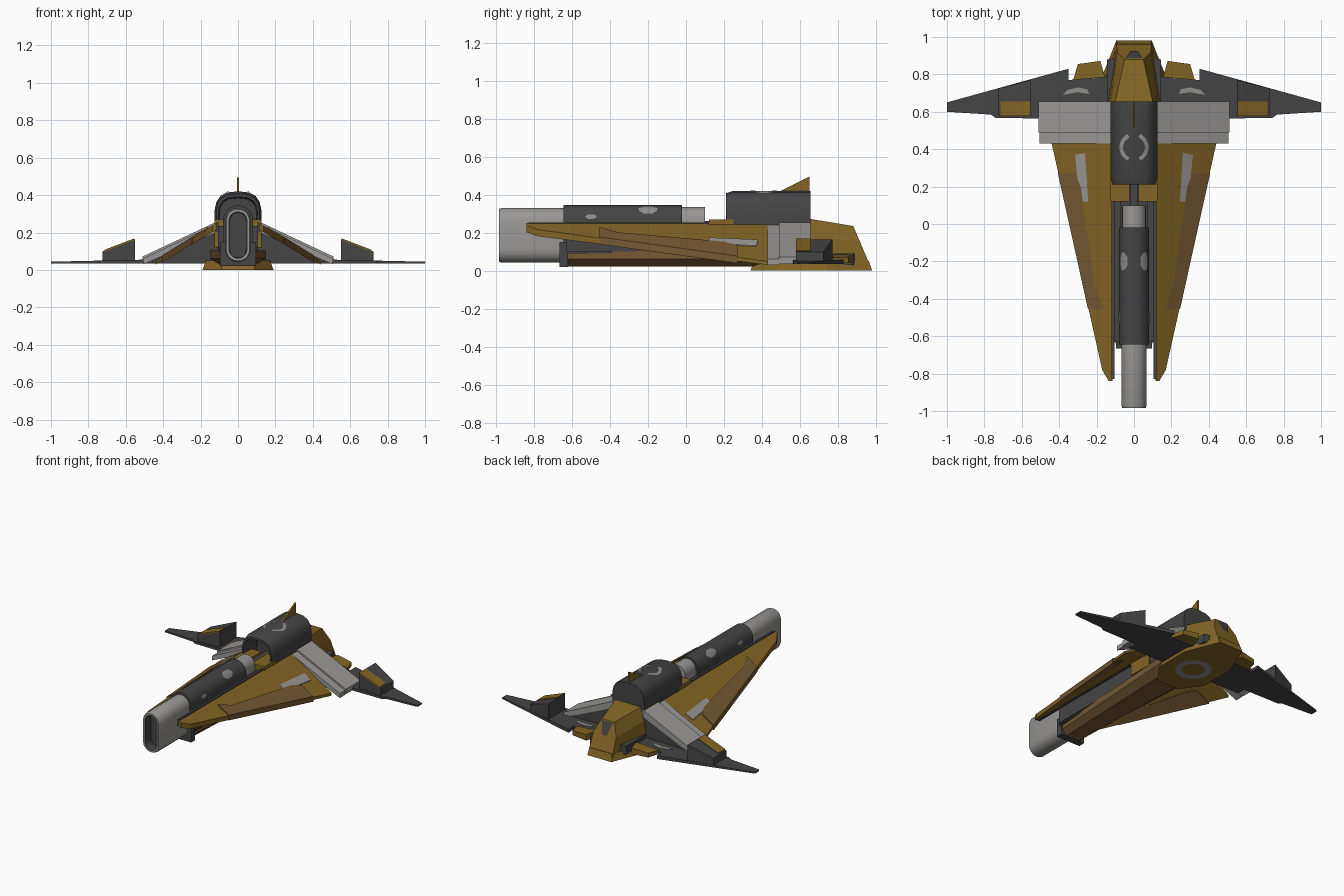
import bpy, bmesh, math

cube = bpy.data.objects.get("Cube")
if cube:
    bpy.data.objects.remove(cube, do_unlink=True)


def material(name, r, g, b):
    m = bpy.data.materials.new(name)
    m.use_nodes = True
    m.diffuse_color = (r, g, b, 1)
    bsdf = next(n for n in m.node_tree.nodes if n.type == 'BSDF_PRINCIPLED')
    bsdf.inputs["Base Color"].default_value = (r, g, b, 1)
    bsdf.inputs["Roughness"].default_value = 0.7
    return m


GOLD = material("gold paint", 0.23, 0.13, 0.018)
BROWN = material("brown paint", 0.18, 0.10, 0.032)
DARK = material("dark grey metal", 0.058, 0.058, 0.058)
LIGHT = material("light grey metal", 0.32, 0.315, 0.305)
MID = material("worn grey patch", 0.27, 0.27, 0.265)


def build(name, verts, faces, mats, face_mats=None, mirror=False, smooth=False):
    me = bpy.data.meshes.new(name)
    me.from_pydata(verts, [], faces)
    for m in mats:
        me.materials.append(m)
    for p in me.polygons:
        p.use_smooth = smooth
        if face_mats:
            p.material_index = face_mats[p.index]
    bm = bmesh.new()
    bm.from_mesh(me)
    bmesh.ops.recalc_face_normals(bm, faces=bm.faces)
    bm.to_mesh(me)
    bm.free()
    if smooth:
        me.set_sharp_from_angle(angle=math.radians(35))
    ob = bpy.data.objects.new(name, me)
    bpy.context.collection.objects.link(ob)
    if mirror:
        ob.modifiers.new("mirror", 'MIRROR').use_mirror_merge = False
    return ob


def height(h):
    return h if callable(h) else lambda x, y: h


def slab(name, outline, low, high, mat, mirror=True):
    """Plan outline extruded between two height rules."""
    low, high = height(low), height(high)
    n = len(outline)
    verts = [(x, y, low(x, y)) for x, y in outline] + [(x, y, high(x, y)) for x, y in outline]
    faces = [list(range(n)), list(range(n, 2 * n))]
    faces += [(i, (i + 1) % n, (i + 1) % n + n, i + n) for i in range(n)]
    return build(name, verts, faces, [mat], mirror=mirror)


def rect(x0, x1, y0, y1):
    return [(x0, y0), (x1, y0), (x1, y1), (x0, y1)]


def loft(name, rings, mats, band_mats=None, smooth=True):
    """Closed rings of 3D points joined in order and capped."""
    n = len(rings[0])
    verts = [v for ring in rings for v in ring]
    faces, idx = [], []
    for k in range(len(rings) - 1):
        for i in range(n):
            j = (i + 1) % n
            faces.append((k * n + i, k * n + j, (k + 1) * n + j, (k + 1) * n + i))
            idx.append(band_mats[k] if band_mats else 0)
    faces += [list(range(n)), list(range((len(rings) - 1) * n, len(rings) * n))]
    idx += [0, band_mats[-1] if band_mats else 0]
    return build(name, verts, faces, mats, idx, smooth=smooth)


def stadium(y, r, z0, z1, n=10):
    top = [(r * math.cos(math.pi * i / n), y, z1 - r + r * math.sin(math.pi * i / n)) for i in range(n + 1)]
    return top + [(-x, y, z0 + z1 - z) for x, y, z in top]


def mirrored(half):
    return half + [(-x, y, z) for x, y, z in reversed(half)]


# Barrel with recessed bore, sleeve and neck
loft("barrel", [stadium(-0.62, .068, .042, .33), stadium(-0.97, .068, .042, .33),
                stadium(-0.985, .062, .048, .324), stadium(-0.985, .048, .062, .31),
                stadium(-0.92, .045, .065, .307)], [LIGHT, DARK], [0, 0, 0, 1, 1])
loft("barrel_sleeve", [stadium(-0.645, .08, .03, .345), stadium(-0.02, .08, .03, .345)], [DARK])
loft("barrel_neck", [stadium(-0.03, .064, .05, .335), stadium(0.1, .064, .05, .335)], [LIGHT])
slab("feed_rod", rect(-.022, .022, .09, .35), .1, .26, DARK, mirror=False)

# Worn patches wrapped over the sleeve shoulders
for label, yc, a0, a1, half in (("rear", -.2, 25, 65, .05), ("front", -.5, 5, 22, .03)):
    verts, faces = [], []
    for i in range(7):
        t = i / 6
        a = math.radians(a0 + (a1 - a0) * t)
        w = half * (0.45 + 0.55 * math.sin(math.pi * t))
        x, z = .083 * math.cos(a), .265 + .083 * math.sin(a)
        verts += [(x, yc - w, z), (x, yc + w, z)]
        if i:
            faces.append((2 * i - 2, 2 * i - 1, 2 * i + 1, 2 * i))
    build("sleeve_patch_" + label, verts, faces, [MID], mirror=True, smooth=True)

# Engine housing with an open front mouth
HOUSING = [(0, .06), (.07, .06), (.112, .12), (.125, .2), (.125, .32), (.115, .365),
           (.095, .395), (.06, .414), (0, .42)]


def housing_ring(y, s):
    half = [(x * s, y, .24 + (z - .24) * s) for x, z in HOUSING]
    return half + [(-x, y, z) for x, y, z in reversed(half[1:-1])]


loft("engine_housing", [housing_ring(.655, 1), housing_ring(.25, 1), housing_ring(.21, .93),
                        housing_ring(.21, .84), housing_ring(.36, .8)], [DARK])


def housing_top(x):
    for (xa, za), (xb, zb) in zip(HOUSING[4:], HOUSING[5:]):
        if xb <= abs(x) <= xa:
            return za + (zb - za) * (xa - abs(x)) / (xa - xb)
    return .42


# Broken ring painted on the housing top
verts, faces = [], []
for i in range(15):
    a = math.radians(-65 + 130 * i / 14)
    for r in (.058, .078):
        x = r * math.cos(a)
        verts.append((x, .41 + r * math.sin(a), housing_top(x) + .004))
    if i:
        faces.append((2 * i - 2, 2 * i - 1, 2 * i + 1, 2 * i))
build("housing_ring_mark", verts, faces, [MID], mirror=True)

# Dorsal fin
side = [(.49, .415), (.65, .415), (.65, .495)]
build("dorsal_fin", [(x, y, z) for x in (-.006, .006) for y, z in side],
      [(0, 1, 2), (3, 4, 5), (0, 1, 4, 3), (1, 2, 5, 4), (2, 0, 3, 5)], [GOLD])

# Tail block and exhaust plate
loft("tail_block", [mirrored([(.15, .64, .02), (.125, .65, .18), (.1, .655, .272)]),
                    mirrored([(.095, .98, .0), (.09, .917, .15), (.05, .88, .235)])], [GOLD], smooth=False)
build("exhaust_plate", [(-.045, .887, .232), (.045, .887, .232), (.02, .924, .145), (-.02, .924, .145)],
      [(0, 1, 2, 3)], [DARK])


# Sloping forward hull plates
def plate_z(x, y):
    return .25 - .62 * (x - .115)


def lifted(d):
    return lambda x, y: plate_z(x, y) + d


slab("hull_plate", [(.115, -.84), (.135, -.84), (.17, -.78), (.44, .43), (.115, .43)],
     lambda x, y: max(.03, plate_z(x, y) - .035), plate_z, GOLD)
slab("hull_plate_panel", [(.246, -.455), (.407, .27), (.315, .27), (.285, .2), (.205, -.36), (.16, -.455)],
     lifted(-.03), lifted(.008), BROWN)
slab("hull_plate_marking", [(.245, .12), (.29, .12), (.315, .37), (.262, .38)], lifted(-.004), lifted(.005), LIGHT)
slab("hull_plate_rail", rect(.103, .12, -.83, .12), .205, .254, DARK)
slab("collar", rect(.024, .125, .12, .3), .12, .27, GOLD)

# Lower hull, keel and base
slab("hull_side_wall", rect(.07, .108, -.63, .4), .1, .235, DARK)
slab("hull_floor", rect(0, .1, -.64, .5), .09, .13, DARK)


def keel_ring(y, w):
    return mirrored([(w * .6, y, .022), (w, y, .06), (w, y, .105)])


loft("keel", [keel_ring(-.64, .085), keel_ring(.45, .15)], [BROWN], smooth=False)
slab("keel_front_block", rect(-.095, .095, -.665, -.62), .02, .15, DARK, mirror=False)
base = [(.09, .34), (.19, .48), (.19, .74), (.095, .98)]
full_base = base + [(-x, y) for x, y in reversed(base)]
loft("base_plate", [[(x, y, 0) for x, y in full_base],
                    [(x * .9, .65 + (y - .65) * .95, .05) for x, y in full_base]], [GOLD], smooth=False)
verts = [(r * math.cos(i * math.pi / 16), .6 + r * math.sin(i * math.pi / 16), -.002)
         for r in (.075, .12) for i in range(32)]
build("base_ring_mark", verts, [(i, (i + 1) % 32, (i + 1) % 32 + 32, i + 32) for i in range(32)], [MID])


# Light wing flaps over dark supports
def flap_z(x, y):
    return .255 - .47 * (x - .12) - (.012 if y < .48 else 0)


slab("wing_flap", rect(.11, .51, .49, .655), lambda x, y: max(.035, flap_z(x, y) - .05), flap_z, LIGHT)
slab("wing_flap_lip", rect(.11, .505, .43, .489),
     lambda x, y: max(.03, flap_z(x, .45) - .045), lambda x, y: flap_z(x, .45), LIGHT)
slab("wing_flap_support", rect(.1, .46, .5, .65), .035, lambda x, y: flap_z(x, .5) - .02, DARK)


# Thin dark wings
def wing_z(x, y):
    return .066 - .022 * x


slab("wing", [(.1, .56), (.74, .567), (.765, .585), (1, .6), (1, .65), (.35, .83),
              (.35, .77), (.2, .78), (.1, .8)], .034, wing_z, DARK)
slab("wing_root_block", [(.08, .66), (.145, .66), (.145, .88), (.08, .89)], .03, .09, DARK)
slab("wing_marking", [(.24, .695), (.3, .705), (.38, .69), (.36, .715), (.3, .73), (.25, .72)],
     .05, lambda x, y: wing_z(x, y) + .003, MID)
slab("rear_flap", [(.155, .785), (.325, .77), (.3, .855), (.18, .872)],
     .04, lambda x, y: .085 - .1 * (x - .16), GOLD)


# Wedge fins with gold tops
def fin_z(x, y):
    return .165 - .38 * (x - .55)


slab("wing_fin", [(.55, .58), (.725, .58), (.725, .725), (.55, .77)], .045, fin_z, DARK)
slab("wing_fin_cap", rect(.555, .715, .578, .656), lambda x, y: fin_z(x, y) - .004,
     lambda x, y: fin_z(x, y) + .005, GOLD)
